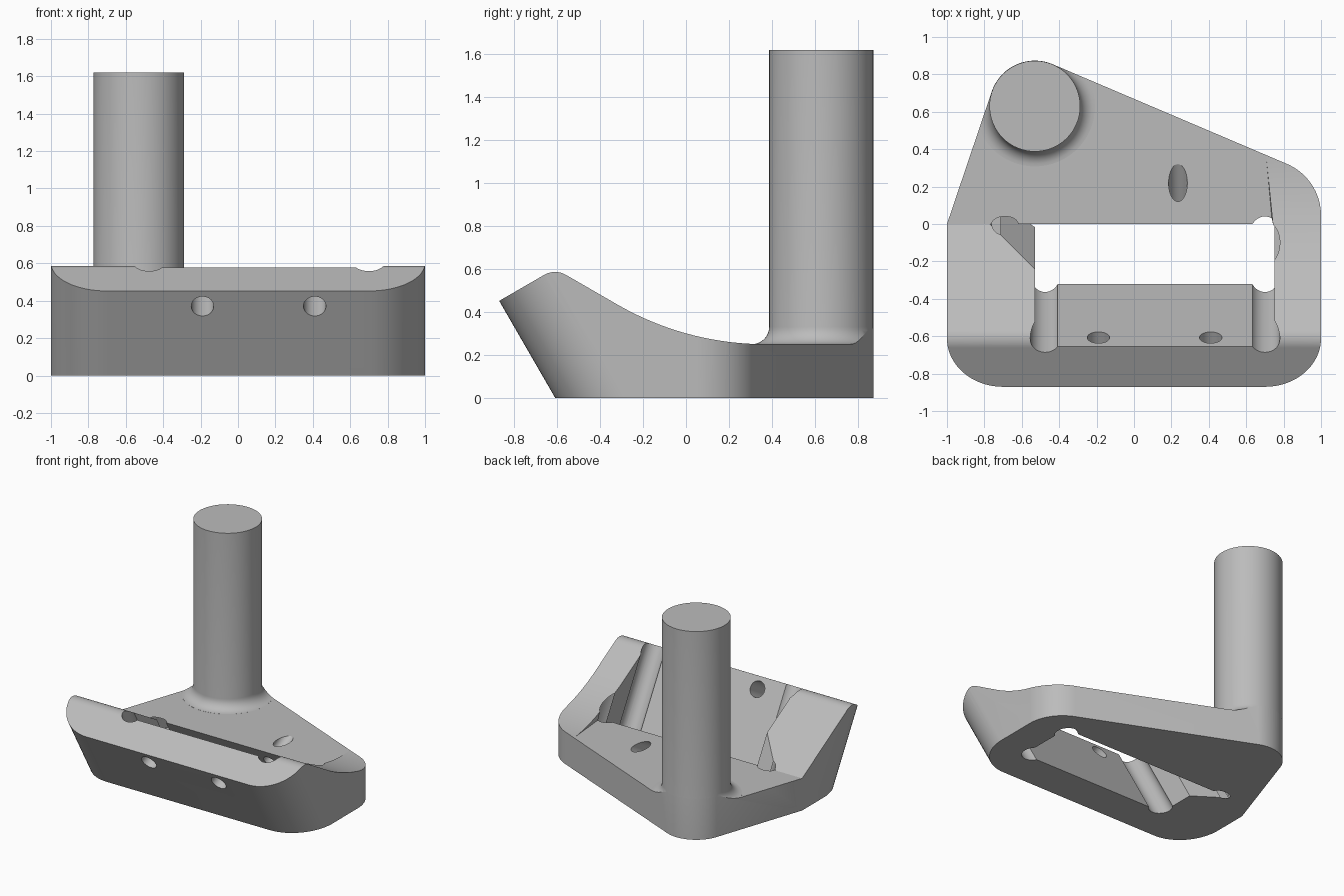
import bpy, bmesh
from math import sin, cos, tan, pi, radians, sqrt, atan2, acos
from mathutils import Vector

cube = bpy.data.objects.get("Cube")
if cube:
    bpy.data.objects.remove(cube, do_unlink=True)

grey = bpy.data.materials.new("plain_grey")
grey.use_nodes = True
grey.diffuse_color = (0.5, 0.5, 0.5, 1)
grey.node_tree.nodes["Principled BSDF"].inputs["Base Color"].default_value = (0.5, 0.5, 0.5, 1)

C, S = cos(radians(30)), sin(radians(30))


# Placement frames: upright (x, y, z), sideways (y, z, x) and leaning (x, s, t)
def upright(a, b, h):
    return Vector((a, b, h))


def sideways(a, b, h):
    return Vector((h, a, b))


def leaning(a, b, h):
    return Vector((a, C * b - S * h, S * b + C * h))


def across(a, b, h):
    """Round holes running square to the leaning front face."""
    return leaning(a, h, b)


def make_object(name, bm):
    bmesh.ops.recalc_face_normals(bm, faces=bm.faces)
    mesh = bpy.data.meshes.new(name)
    bm.to_mesh(mesh)
    bm.free()
    mesh.materials.append(grey)
    obj = bpy.data.objects.new(name, mesh)
    bpy.context.collection.objects.link(obj)
    return obj


def prism(name, pts, low, high, frame):
    bm = bmesh.new()
    ends = [[bm.verts.new(frame(a, b, h)) for a, b in pts] for h in (low, high)]
    bm.faces.new(ends[0])
    bm.faces.new(ends[1])
    n = len(pts)
    for i in range(n):
        j = (i + 1) % n
        bm.faces.new((ends[0][i], ends[0][j], ends[1][j], ends[1][i]))
    return make_object(name, bm)


def arc(cx, cy, r, start, end, n=16, squash=1):
    return [(cx + r * cos(start + (end - start) * i / n),
             cy + squash * r * sin(start + (end - start) * i / n)) for i in range(n + 1)]


def circle(cx, cy, r, squash=1):
    return arc(cx, cy, r, 0, 2 * pi, 40, squash)[:-1]


def combine(target, tool, operation):
    mod = target.modifiers.new(operation.lower(), "BOOLEAN")
    mod.operation = operation
    mod.solver = "EXACT"
    mod.object = tool
    bpy.ops.object.select_all(action="DESELECT")
    bpy.context.view_layer.objects.active = target
    target.select_set(True)
    bpy.ops.object.modifier_apply(modifier=mod.name)
    bpy.data.objects.remove(tool, do_unlink=True)


# Body: side profile with a rounded crest and straight ramp
FLOOR, CREST_Y, CREST_R = 0.25, -0.61, 0.1
crest_z = FLOOR - CREST_Y * tan(radians(30))
crest = arc(CREST_Y, crest_z - CREST_R / C, CREST_R, radians(120), radians(60), 10)
front_z = crest_z + (-1.2 - CREST_Y) * tan(radians(30))
profile = [(1, 0), (-1.2, 0), (-1.2, front_z)] + crest + [(0, FLOOR), (1, FLOOR)]
body = prism("bracket", profile, -1.2, 1.2, sideways)

# Large sweep that softens the ramp along the left wall
R = 1.38
T = R * tan(radians(15))
sweep_pts = arc(T, FLOOR + R, R, radians(240), radians(270), 24) + [(0.3, 0.15), (-0.2, 0.15)]
sweep = prism("ramp_sweep", sweep_pts, 0.7, 1.2, sideways)
for v in sweep.data.vertices:
    if v.co.x < 1:
        v.co.x = min(0.743 - 0.1 * v.co.y, 0.75)
combine(body, sweep, "UNION")

# Column with a flared foot, turned about its axis
PX, PY, PR, TOP, FLARE = -0.53, 0.63, 0.2425, 1.62, 0.08
foot = arc(PR + FLARE, FLOOR + FLARE + 0.0005, FLARE, radians(270), radians(180), 8)
turned = [(0, 0.1), (PR + FLARE, 0.1)] + foot + [(PR, TOP), (0, TOP)]
bm = bmesh.new()
verts = [bm.verts.new((PX + r, PY, z)) for r, z in turned]
edges = [bm.edges.new(pair) for pair in zip(verts, verts[1:])]
bmesh.ops.spin(bm, geom=verts + edges, cent=(PX, PY, 0), axis=(0, 0, 1),
               angle=2 * pi, steps=64, use_merge=True)
bmesh.ops.remove_doubles(bm, verts=bm.verts, dist=0.0001)
combine(body, make_object("column", bm), "UNION")


# Plan outline: tangent lines round the column and a rounded rear corner
def tangent_angle(x, y, side):
    dx, dy = x - PX, y - PY
    return atan2(dy, dx) + side * acos(PR / sqrt(dx * dx + dy * dy))


corner_y, corner_r = 0.244, 0.3
a_right = tangent_angle(1, corner_y, 1)
a_left = tangent_angle(-1, 0, -1) % (2 * pi)
turn = a_right
corner = arc(1 - corner_r, corner_y - corner_r * tan(turn / 2), corner_r, 0, turn)
outline = [(-1, 0), (-1, -1.1), (1, -1.1)] + corner + \
    arc(PX, PY, PR + 0.001, a_right, a_left, 48)
combine(body, prism("plan_trim", outline, -0.5, 2, upright), "INTERSECT")

# Leaning front face with rounded vertical corners
FACE, EDGE, ROUND = -0.528, 1.0004, 0.3
front = arc(-EDGE + ROUND, FACE + ROUND, ROUND, pi, 1.5 * pi) + \
    arc(EDGE - ROUND, FACE + ROUND, ROUND, 1.5 * pi, 2 * pi) + [(EDGE, 3), (-EDGE, 3)]
combine(body, prism("front_trim", front, -2, 4, leaning), "INTERSECT")

# Leaning pocket right through the base
BACK, WALL = 0.125, -0.278
pocket = [(-0.53, WALL), (0.75, WALL), (0.75, BACK), (-0.77, BACK), (-0.53, -0.014)]
combine(body, prism("pocket_cut", pocket, -1, 2, leaning), "DIFFERENCE")

# Round reliefs in the pocket corners
for x, s, r, squash in ((-0.475, -0.235, 0.08, 1), (0.7, -0.235, 0.08, 1),
                        (0.7, 0.08, 0.08, 1), (-0.69, BACK, 0.07, 0.5)):
    combine(body, prism("relief_cut", circle(x, s, r, squash), -1.1, 2.1, leaning), "DIFFERENCE")

# Two screw holes in the front wall and one through the floor
front_t = C * 0.37 + S * 0.824
floor_t = C * FLOOR - S * 0.22
for x, t, r, low, high in ((-0.19, front_t, 0.06, -0.8, -0.15),
                           (0.41, front_t, 0.06, -0.8, -0.15),
                           (0.235, floor_t, 0.05, 0, 0.7)):
    combine(body, prism("hole_cut", circle(x, t, r), low, high, across), "DIFFERENCE")

bpy.ops.object.select_all(action="DESELECT")
body.select_set(True)
bpy.context.view_layer.objects.active = body
bpy.ops.object.shade_smooth_by_angle(angle=radians(25))
